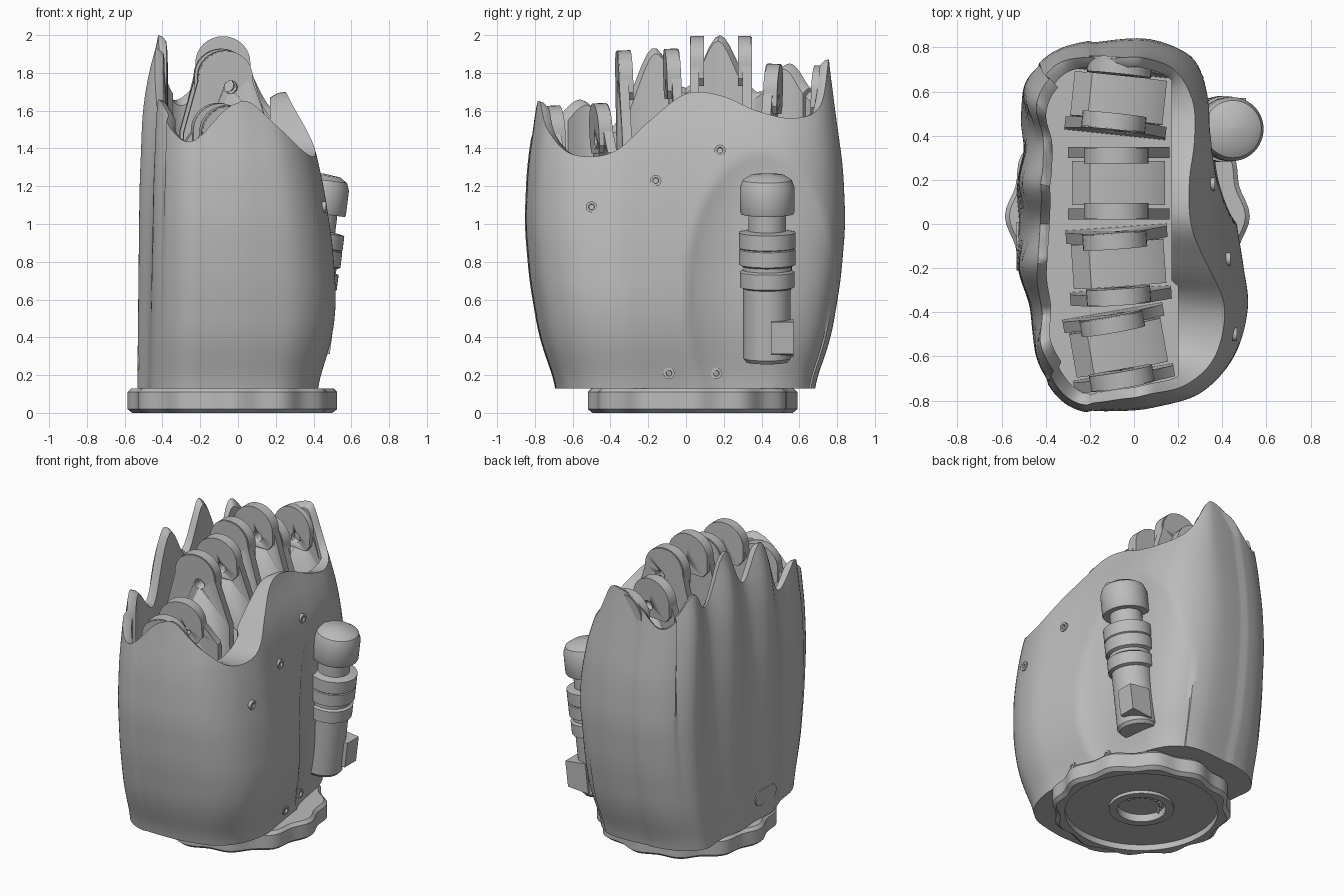
import bpy, bmesh, math
from mathutils import Vector, Matrix

cube = bpy.data.objects.get("Cube")
if cube:
    bpy.data.objects.remove(cube)

grey = bpy.data.materials.new("light_grey")
grey.use_nodes = True
grey.diffuse_color = (0.5, 0.5, 0.5, 1)
grey.node_tree.nodes["Principled BSDF"].inputs["Base Color"].default_value = (0.5, 0.5, 0.5, 1)


def finish(bm, name, matrix=None, angle=35):
    bmesh.ops.remove_doubles(bm, verts=bm.verts, dist=0.0001)
    bmesh.ops.recalc_face_normals(bm, faces=bm.faces)
    mesh = bpy.data.meshes.new(name)
    bm.to_mesh(mesh)
    bm.free()
    obj = bpy.data.objects.new(name, mesh)
    bpy.context.collection.objects.link(obj)
    mesh.materials.append(grey)
    if matrix:
        obj.matrix_world = matrix
    bpy.ops.object.select_all(action='DESELECT')
    obj.select_set(True)
    bpy.context.view_layer.objects.active = obj
    bpy.ops.object.shade_smooth_by_angle(angle=math.radians(angle))
    return obj


def loft(loops):
    """Skin closed loops, with a fan at both ends."""
    bm = bmesh.new()
    rings = [[bm.verts.new(p) for p in loop] for loop in loops]
    n = len(rings[0])
    for low, high in zip(rings, rings[1:]):
        for i in range(n):
            j = (i + 1) % n
            bm.faces.new((low[i], low[j], high[j], high[i]))
    for ring in (rings[0], rings[-1]):
        middle = bm.verts.new(sum((v.co for v in ring), Vector()) / n)
        for i in range(n):
            bm.faces.new((ring[i], ring[(i + 1) % n], middle))
    return bm


def lathe(name, profile, matrix=None, sides=48, wave=0.0):
    loops = []
    for r, z in profile:
        loop = []
        for i in range(sides):
            a = math.tau * i / sides
            k = r + (wave * (math.cos(12 * a) - 1) if r > 0.5 else 0)
            loop.append((k * math.cos(a), k * math.sin(a), z))
        loops.append(loop)
    return finish(loft(loops), name, matrix)


def prism(name, outline, half, matrix=None):
    """Outline in x and z, extruded along y."""
    return finish(loft([[(x, y, z) for x, z in outline] for y in (-half, half)]), name, matrix)


def table(rows, t):
    if t <= rows[0][0]:
        return rows[0][1]
    for (a, u), (b, v) in zip(rows, rows[1:]):
        if t <= b:
            return u + (v - u) * (t - a) / (b - a)
    return rows[-1][1]


def soft(rows, t):
    return sum(table(rows, t + d * 0.04) for d in range(-2, 3)) / 5


# Hand outline at its widest, with the rim height of each column: x, y, rim
OUTLINE = [
    (.47, 0, 1.69), (.45, .2, 1.68), (.44, .4, 1.6), (.4, .6, 1.56),
    (.28, .76, 1.62), (.08, .84, 1.86), (-.15, .83, 1.82), (-.33, .79, 1.66),
    (-.44, .71, 1.72), (-.5, .6, 1.85), (-.49, .4, 1.7), (-.52, .2, 2.0),
    (-.51, 0, 1.72), (-.52, -.2, 1.93), (-.47, -.4, 1.52), (-.44, -.6, 1.66),
    (-.36, -.76, 1.5), (-.24, -.84, 1.44), (-.05, -.85, 1.62), (.12, -.83, 1.64),
    (.32, -.77, 1.5), (.46, -.62, 1.37), (.52, -.4, 1.38), (.5, -.2, 1.55)]
PALM = [(.13, .8), (.4, .96), (.6, 1), (.9, .96), (1.2, .87), (1.45, .76), (1.7, .53), (1.9, .45)]
BACK = [(.13, 1.01), (1.2, .99), (1.6, .96), (1.8, .9), (2, .79)]
WIDTH = [(.13, .8), (.4, .91), (.7, .97), (1, 1), (1.3, .985), (1.6, .935), (1.9, .89)]
FLOOR, BOTTOM, STEPS, ROWS = 1.2, 0.13, 7, 44

columns = []
for i in range(len(OUTLINE)):
    p0, p1, p2, p3 = [Vector(OUTLINE[(i + k) % len(OUTLINE)]) for k in (-1, 0, 1, 2)]
    for s in range(STEPS):
        t = s / STEPS
        columns.append(0.5 * (2 * p1 + (p2 - p0) * t + (2 * p0 - 5 * p1 + 4 * p2 - p3) * t * t
                              + (3 * p1 - p0 - 3 * p2 + p3) * t ** 3))


def surface(col, z):
    x, y, rim = col
    seam = 1.012 if x < -0.2 else 1.0
    px = x * soft(PALM if x > 0 else BACK, z) * seam
    py = y * soft(WIDTH, z) * seam
    if x < -0.3 and abs(y) < 0.72:      # grooves between the finger ridges
        px += 0.035 * (1 + math.cos(math.tau * y / 0.4)) * (z / 2) ** 2
    if x > 0.2:                         # hollow around the thumb
        d = math.hypot((py - 0.4) / 0.4, (z - 0.62) / 0.75)
        px -= 0.08 * max(0, 1 - d * d) ** 0.8
    return Vector((px, py, z))


# Palm and back shell, with an open top and an inner well
loops = [[surface(c, BOTTOM + (c.z - BOTTOM) * r / ROWS) for c in columns] for r in range(ROWS + 1)]
outer = loops[-1]
inner = [Vector((min(p.x * 0.9, 0.2 if p.y < -0.3 else 0.17), p.y * 0.94, p.z - 0.03)) for p in outer]
loops.append([p.lerp(q, 0.5) + Vector((0, 0, 0.008)) for p, q in zip(outer, inner)])
loops.append(inner)
loops.append([Vector((p.x, p.y, FLOOR)) for p in inner])
finish(loft(loops), "hand_shell", angle=40)

# Base ring with a scalloped edge and a recessed underside
lathe("base_ring", [(.001, .07), (.15, .07), (.15, .02), (.2, .02), (.2, .04), (.47, .04),
                    (.47, 0), (.53, 0), (.555, .02), (.555, .11), (.535, .13), (.001, .13)],
      Matrix.Translation((-.03, .035, 0)), sides=96, wave=0.015)
for i in range(10):
    a = math.tau * (i + 0.5) / 20
    lathe("connector_pin", [(.008, .03), (.008, .08)],
          Matrix.Translation((-.03 + .12 * math.cos(a), .035 + .12 * math.sin(a), 0)), sides=8)


# Knuckle brackets: two drilled plates with thick rounded tips for each finger
def bracket(name, y, top, turn, lean):
    place = (Matrix.Translation((-0.08, y, FLOOR)) @ Matrix.Rotation(math.radians(turn), 4, 'Z')
             @ Matrix.Rotation(math.radians(lean), 4, 'X'))
    h, r = top - FLOOR, 0.14
    arc = [(r * math.cos(math.pi * k / 16), h - r + r * math.sin(math.pi * k / 16)) for k in range(17)]
    outline = [(-.22, -.02), (.24, -.02), (.24, h * 0.4)] + arc + [(-.22, h * 0.4)]
    for side in (-1, 1):
        plate = prism(name + "_plate", outline, 0.025, place @ Matrix.Translation((0, side * 0.14, 0)))
        tip = [(-r - .005, h - r - .08), (-r * .8, h - r - .12), (r * .8, h - r - .12), (r + .005, h - r - .08)]
        band = tip[2:] + [(x * 1.04, z + .004) for x, z in arc] + tip[:2]
        cap = prism(name + "_tip", band, 0.035, place @ Matrix.Translation((0, side * 0.125, 0)))
        cutter = lathe(name + "_hole_cutter", [(.035, -.1), (.035, .1)],
                       place @ Matrix.Translation((0.03, side * 0.13, h - 0.19)) @ Matrix.Rotation(math.pi / 2, 4, 'X'),
                       sides=16)
        cutter.hide_render = True
        cutter.hide_viewport = True
        for part in (plate, cap):
            cut = part.modifiers.new("hole", 'BOOLEAN')
            cut.operation = 'DIFFERENCE'
            cut.object = cutter
    # Finger drive block low between the plates
    prism(name + "_drive", [(-.2, -.02), (.22, -.02), (.22, .06), (.1, .14), (-.12, .14), (-.2, .06)],
          0.1, place)


bracket("index", .57, 1.84, -6, -2)
bracket("middle", .185, 1.99, 0, 0)
bracket("ring_finger", -.18, 1.92, 4, 2)
bracket("little_finger", -.56, 1.63, 10, 3)

# Thumb joint: a stack of collars on a tilted axis
thumb = Matrix.Translation((.33, .43, .27)) @ Matrix.Rotation(math.radians(7), 4, 'Y')
lathe("thumb_barrel", [(.11, 0), (.125, .02), (.125, .4)], thumb)
lathe("thumb_lower_collar", [(.1, .38), (.145, .4), (.145, .48), (.1, .5)], thumb)
lathe("thumb_upper_collar", [(.13, .49), (.13, .51), (.15, .52), (.15, .6), (.145, .605),
                             (.15, .61), (.15, .69), (.1, .7)], thumb)
lathe("thumb_neck", [(.1, .68), (.1, .8)], thumb)
lathe("thumb_cap", [(.14, .79), (.145, .8), (.145, .93), (.13, .97), (.09, .995), (.001, 1.005)], thumb)
prism("thumb_latch", [(0, 0), (.15, .03), (.15, .2), (0, .2)], 0.06,
      thumb @ Matrix.Translation((0, .08, .03)))


# Screws in the palm and in the base ring
def palm_x(y, z):
    return max((surface(c, z) for c in columns if c.x > 0.2), key=lambda p: -abs(p.y - y)).x


def screw(x, y, z, turn=0):
    spin = Matrix.Rotation(math.radians(turn), 4, 'Z') @ Matrix.Rotation(math.pi / 2, 4, 'Y')
    lathe("screw", [(.03, -.03), (.03, .012), (.016, .012), (.014, -.002), (.001, -.002)],
          Matrix.Translation((x, y, z)) @ spin, sides=12)


for y, z in ((-.5, 1.09), (-.16, 1.23), (.18, 1.39), (-.09, .21), (.16, .21)):
    screw(palm_x(y, z), y, z)
for a in (-58, 122):
    t = math.radians(a)
    screw(-.03 + .53 * math.cos(t), .035 + .53 * math.sin(t), .065, a)

# Blank pill-shaped cover low on the back
pill = [(s * 0.06 + 0.05 * math.cos(t), 0.05 * math.sin(t))
        for s, start in ((1, -90), (-1, 90))
        for t in [math.radians(start + 15 * k) for k in range(13)]]
prism("back_cover", pill, 0.004, Matrix.Translation((-.528, -.1, .27)) @ Matrix.Rotation(math.pi / 2, 4, 'Z'))
